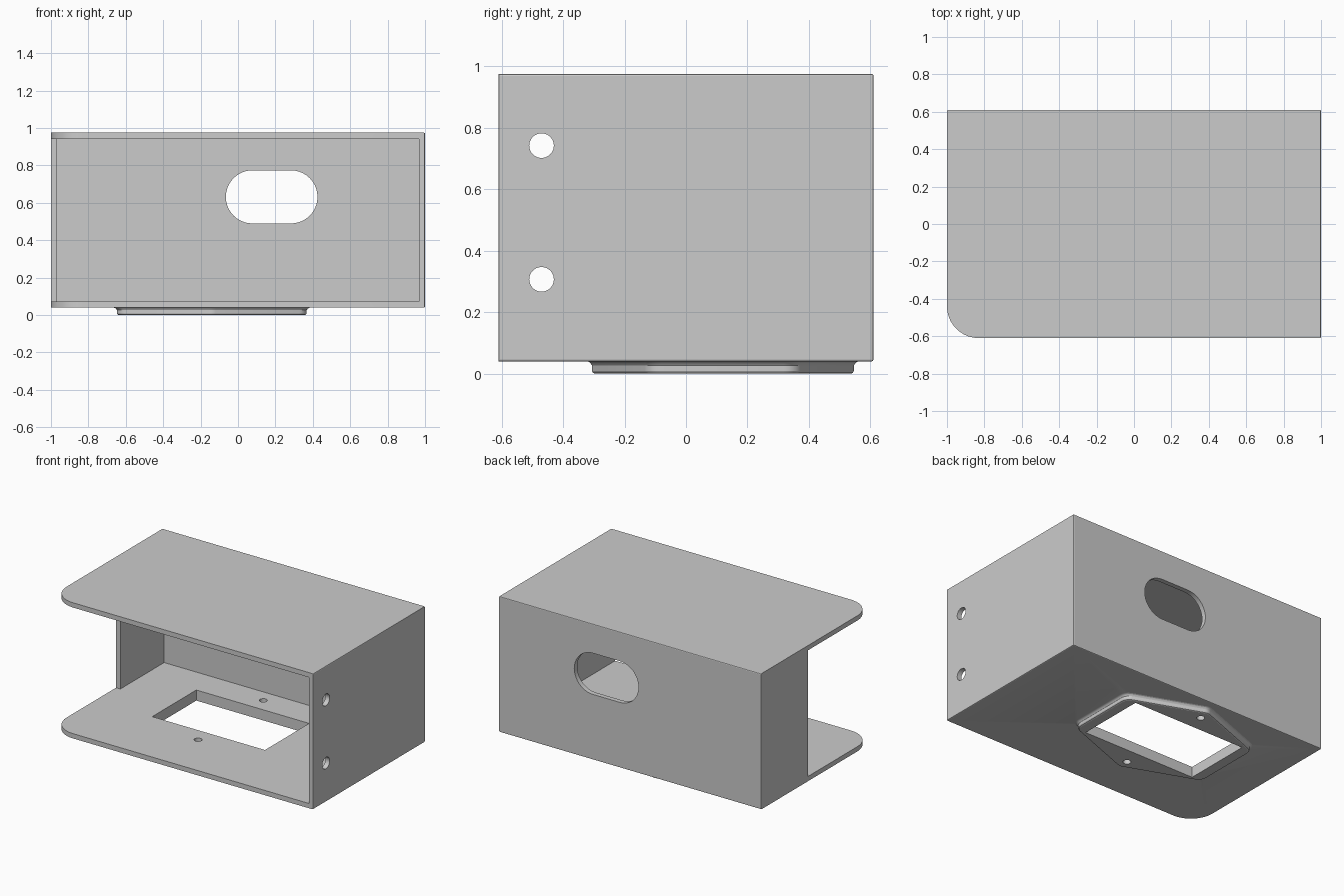
import bpy
import bmesh
from math import atan2, cos, sin, tan, pi, radians
from mathutils import Vector

cube = bpy.data.objects.get("Cube")
if cube:
    bpy.data.objects.remove(cube, do_unlink=True)

grey = bpy.data.materials.new("plain_grey")
grey.use_nodes = True
grey.diffuse_color = (0.6, 0.6, 0.6, 1)
grey.node_tree.nodes["Principled BSDF"].inputs["Base Color"].default_value = grey.diffuse_color


def rounded(corners, radii, steps=10):
    """Counterclockwise outline with each corner rounded by its radius."""
    points = [Vector(c) for c in corners]
    outline = []
    for i, p in enumerate(points):
        r = radii[i]
        if r == 0:
            outline.append(p)
            continue
        u = (points[i - 1] - p).normalized()
        v = (points[(i + 1) % len(points)] - p).normalized()
        half = u.angle(v) / 2
        centre = p + (u + v).normalized() * r / sin(half)
        start = p + u * r / tan(half) - centre
        a = atan2(start.y, start.x)
        for k in range(steps + 1):
            t = a + (pi - 2 * half) * k / steps
            outline.append(centre + Vector((cos(t), sin(t))) * r)
    return outline


def rect(cx, cy, hx, hy, r=0.0):
    corners = [(cx - hx, cy - hy), (cx + hx, cy - hy), (cx + hx, cy + hy), (cx - hx, cy + hy)]
    return rounded(corners, [r] * 4)


def loft(name, rings, axis="z"):
    """Solid through (outline, depth) rings along an axis."""
    place = {"x": lambda p, d: (d, p.x, p.y),
             "y": lambda p, d: (p.x, d, p.y),
             "z": lambda p, d: (p.x, p.y, d)}[axis]
    bm = bmesh.new()
    loops = [[bm.verts.new(place(p, d)) for p in outline] for outline, d in rings]
    for low, high in zip(loops, loops[1:]):
        for i in range(len(low)):
            bm.faces.new((low[i - 1], low[i], high[i], high[i - 1]))
    bm.faces.new(loops[0])
    bm.faces.new(loops[-1])
    bmesh.ops.remove_doubles(bm, verts=bm.verts[:], dist=0.0001)
    bmesh.ops.recalc_face_normals(bm, faces=bm.faces[:])
    mesh = bpy.data.meshes.new(name)
    bm.to_mesh(mesh)
    bm.free()
    mesh.materials.append(grey)
    obj = bpy.data.objects.new(name, mesh)
    bpy.context.collection.objects.link(obj)
    return obj


def prism(name, outline, lo, hi, axis="z"):
    return loft(name, [(outline, lo), (outline, hi)], axis)


def combine(target, tool, operation):
    mod = target.modifiers.new(tool.name, "BOOLEAN")
    mod.operation = operation
    mod.solver = "EXACT"
    mod.object = tool
    bpy.context.view_layer.objects.active = target
    bpy.ops.object.modifier_apply(modifier=mod.name)
    bpy.data.objects.remove(tool, do_unlink=True)


# Outer block: one rounded front corner, fine bevel on the back and side edges
X, Y, BOTTOM, TOP, WALL = 1.0, 0.61, 0.04, 0.975, 0.033
footprint = rounded([(-X, -Y), (X, -Y), (X, Y), (-X, Y)], [0.17, 0, 0, 0])
housing = prism("housing", footprint, BOTTOM, TOP)
bm = bmesh.new()
bm.from_mesh(housing.data)
edges = []
for e in bm.edges:
    mid = (e.verts[0].co + e.verts[1].co) / 2
    if mid.x > X - 0.001 or mid.y > Y - 0.001:
        edges.append(e)
bmesh.ops.bevel(bm, geom=edges, offset=0.006, segments=2, profile=0.5, affect="EDGES")
bm.to_mesh(housing.data)
bm.free()

# Cavity, open at the front, and the short side wall's opening
LO, HI = BOTTOM + WALL, TOP - WALL
MID, HALF = (LO + HI) / 2, (HI - LO) / 2
inner = X - WALL
combine(housing, prism("cavity", rect(0, MID, inner, HALF), -1, Y - WALL, "y"), "DIFFERENCE")
combine(housing, prism("side_opening", rect(-0.45, MID, 0.55, HALF), -1.2, -0.9, "x"), "DIFFERENCE")

# Hexagonal pad under the floor, flared at its root and rounded at its rim
CX, CY = -0.14, 0.12
hexagon = rounded([(0, -0.43), (0.507, -0.24), (0.507, 0.24),
                   (0, 0.43), (-0.507, 0.24), (-0.507, -0.24)], [0.06] * 6, 5)


def pad_outline(grow):
    return [Vector((CX, CY)) + p * (1 + grow / 0.43) for p in hexagon]


pad_profile = [(-0.009, 0), (-0.003, 0.003), (0, 0.009), (0, 0.026),
               (0.004, 0.033), (0.008, 0.037), (0.015, 0.04), (0.015, 0.05)]
pad = loft("pad", [(pad_outline(grow), z) for grow, z in pad_profile])
combine(housing, pad, "UNION")

# Floor window and its two screw holes
combine(housing, prism("window", rect(CX, CY, 0.43, 0.24), -0.1, 0.2), "DIFFERENCE")
for side in (-1, 1):
    hole = rect(CX, CY + side * 0.355, 0.025, 0.025, 0.025)
    combine(housing, prism("screw_hole", hole, -0.1, 0.2), "DIFFERENCE")

# Long slot in the back wall
slot = rect(0.18, 0.632, 0.245, 0.142, 0.142)
combine(housing, prism("slot", slot, 0.4, 0.8, "y"), "DIFFERENCE")

# Two mounting holes in the full side wall
for z in (0.307, 0.742):
    hole = rect(-0.47, z, 0.04, 0.04, 0.04)
    combine(housing, prism("mounting_hole", hole, 0.8, 1.2, "x"), "DIFFERENCE")

bpy.ops.object.select_all(action="DESELECT")
housing.select_set(True)
bpy.context.view_layer.objects.active = housing
bpy.ops.object.shade_smooth_by_angle(angle=radians(20))
